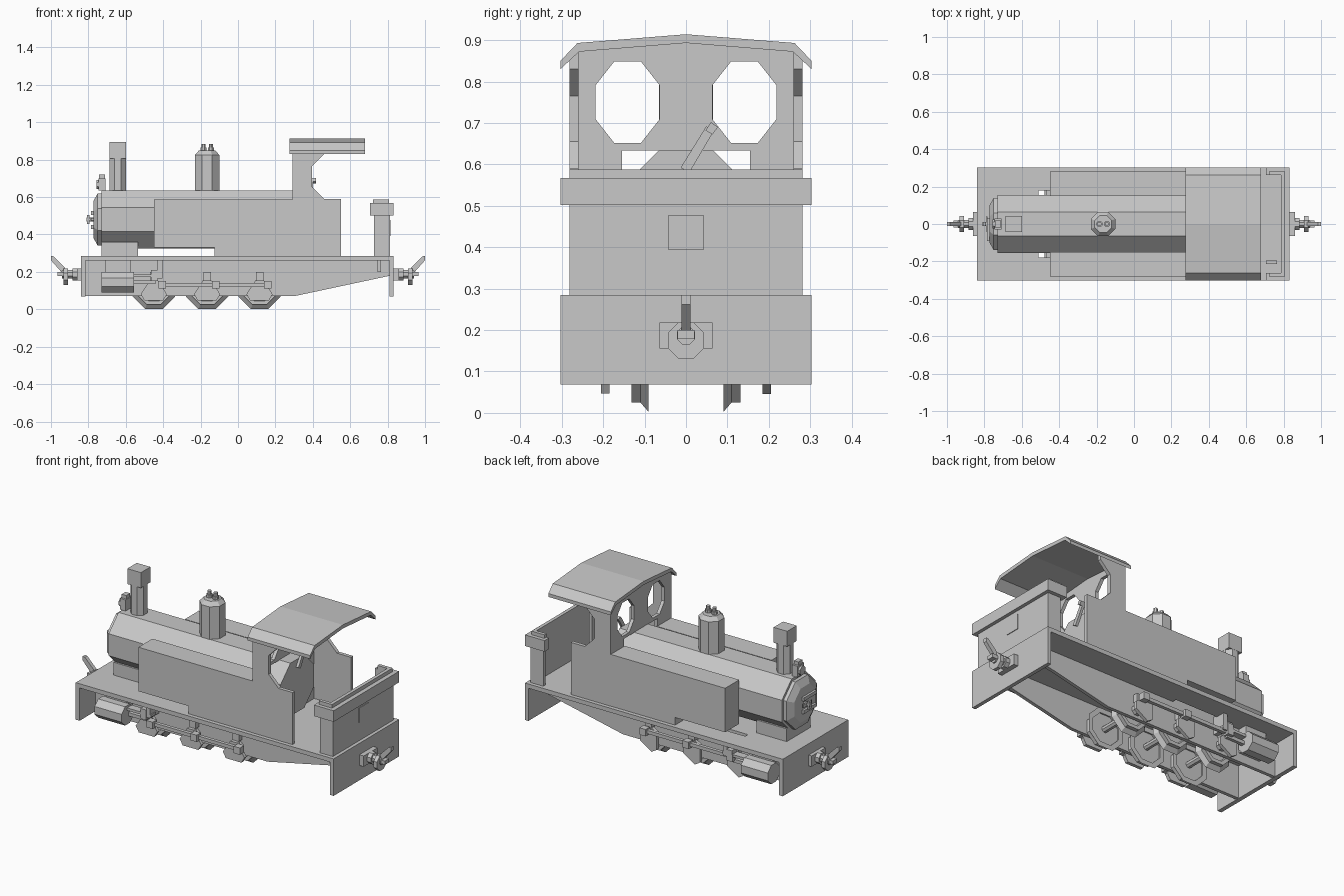
import bpy, bmesh, math

if "Cube" in bpy.data.objects:
    bpy.data.objects.remove(bpy.data.objects["Cube"])

grey = bpy.data.materials.new("plain grey")
grey.diffuse_color = (0.58, 0.58, 0.58, 1)
grey.use_nodes = True
grey.node_tree.nodes["Principled BSDF"].inputs["Base Color"].default_value = grey.diffuse_color


def solid(name, axis, rings):
    """Bridge 2D rings [(position, points), ...] along an axis and cap both ends."""
    place = {'x': lambda p, u, v: (p, u, v),
             'y': lambda p, u, v: (u, p, v),
             'z': lambda p, u, v: (u, v, p)}[axis]
    bm = bmesh.new()
    loops = [[bm.verts.new(place(p, u, v)) for u, v in pts] for p, pts in rings]
    for a, b in zip(loops, loops[1:]):
        for i in range(len(a)):
            j = (i + 1) % len(a)
            bm.faces.new((a[i], a[j], b[j], b[i]))
    bm.faces.new(loops[0])
    bm.faces.new(loops[-1])
    bmesh.ops.recalc_face_normals(bm, faces=bm.faces)
    me = bpy.data.meshes.new(name)
    bm.to_mesh(me)
    bm.free()
    me.materials.append(grey)
    ob = bpy.data.objects.new(name, me)
    bpy.context.collection.objects.link(ob)
    return ob


def prism(name, axis, a, b, pts):
    return solid(name, axis, [(a, pts), (b, pts)])


def box(name, x0, x1, y0, y1, z0, z1):
    return prism(name, 'z', z0, z1, [(x0, y0), (x1, y0), (x1, y1), (x0, y1)])


def octagon(u, v, r):
    """Octagon with flat sides at distance r from its centre."""
    R = r / math.cos(math.pi / 8)
    return [(u + R * math.cos((i + .5) * math.pi / 4),
             v + R * math.sin((i + .5) * math.pi / 4)) for i in range(8)]


def cut(ob, cutter):
    cutter.hide_render = True
    m = ob.modifiers.new("cut", 'BOOLEAN')
    m.operation, m.solver, m.object = 'DIFFERENCE', 'EXACT', cutter
    bpy.context.view_layer.objects.active = ob
    bpy.ops.object.modifier_apply(modifier=m.name)
    bpy.data.objects.remove(cutter)


# Footplate with slots beside the frames, and end beams
plate = box("footplate", -.83, .82, -.303, .303, .26, .285)
for s in (-1, 1):
    y = sorted((s * .155, s * .18))
    cut(plate, box("slot_cutter", -.51, -.13, *y, .2, .32))
box("front_beam", -.84, -.815, -.303, .303, .068, .285)
box("rear_beam", .81, .832, -.303, .303, .068, .285)

# Boiler, saddle and smokebox door
prism("boiler", 'x', -.73, .385, octagon(0, .48, .155))
box("smokebox_saddle", -.73, -.535, -.11, .11, .28, .36)
solid("smokebox_door", 'x', [(-.725, octagon(0, .48, .14)), (-.75, octagon(0, .48, .14)),
                             (-.772, octagon(0, .48, .1))])
prism("door_spindle", 'x', -.81, -.77, octagon(0, .48, .011))
box("door_handle", -.806, -.795, -.012, .012, .455, .505)
box("door_handle_bar", -.79, -.782, -.04, .04, .47, .49)
for z in (.44, .515):
    box("door_hinge_strap", -.785, -.765, -.09, .03, z - .01, z + .01)

# Chimney, lamp and steam dome
prism("chimney", 'z', .62, .82, octagon(-.643, 0, .043))
box("chimney_cap", -.687, -.599, -.044, .044, .805, .895)
box("lamp_body", -.745, -.708, -.03, .03, .635, .7)
box("lamp_top", -.742, -.712, -.018, .018, .7, .72)
prism("lamp_lens", 'x', -.757, -.745, octagon(0, .667, .025))
solid("steam_dome", 'z', [(.62, octagon(-.165, 0, .065)), (.825, octagon(-.165, 0, .065)),
                          (.848, octagon(-.165, 0, .045))])
for x in (-.185, -.145):
    prism("safety_valve", 'z', .84, .865, octagon(x, 0, .016))
    prism("safety_valve_top", 'z', .86, .885, octagon(x, 0, .011))

# Cab roof
prism("cab_roof", 'x', .275, .68,
      [(-.303, .85), (-.262, .893), (0, .914), (.262, .893), (.303, .85),
       (.303, .83), (.258, .872), (0, .893), (-.258, .872), (-.303, .83)])

# Cab front wall with two windows and a notch over the boiler
wall = prism("cab_front_wall", 'x', .292, .312,
             [(-.265, .285), (-.155, .285), (-.155, .633), (.155, .633), (.155, .285),
              (.265, .285), (.265, .875), (0, .895), (-.265, .875)])
for y in (-.141, .141):
    window = octagon(0, 0, .0775)
    cut(wall, prism("window_cutter", 'x', .2, .4,
                    [(y + u, .75 + v * 1.27) for u, v in window]))

# Regulator lever inside the cab
prism("regulator_lever", 'x', .385, .4,
      [(-.013, .592), (.008, .58), (.067, .68), (.049, .692)])
prism("regulator_grip", 'x', .385, .418,
      [(.047, .682), (.064, .672), (.077, .69), (.06, .702)])

# Parts on both sides: tanks, cab sides, frames, running gear
for s in (-1, 1):
    side = "left" if s < 0 else "right"

    def span(a, b):
        return sorted((s * a, s * b))

    prism(side + "_water_tank", 'y', *span(.15, .28),
          [(-.45, .33), (-.125, .33), (-.125, .28), (.3, .28), (.3, .588), (-.45, .588)])
    prism(side + "_cab_side", 'y', *span(.26, .281),
          [(.292, .28), (.55, .28), (.55, .59), (.46, .59), (.395, .655),
           (.395, .765), (.46, .83), (.46, .872), (.292, .872)])
    prism(side + "_frame", 'y', *span(.135, .155),
          [(-.82, .07), (.3, .07), (.815, .18), (.815, .27), (-.82, .27)])

    # Cylinder with piston rod, slide bar and crosshead
    prism(side + "_cylinder", 'x', -.73, -.555, octagon(s * .23, .145, .055))
    box(side + "_cylinder_mount", -.71, -.575, *span(.15, .21), .12, .265)
    box(side + "_piston_rod", -.56, -.44, *span(.2, .222), .135, .155)
    box(side + "_slide_bar", -.56, -.4, *span(.19, .235), .172, .187)
    box(side + "_crosshead", -.465, -.43, *span(.19, .24), .15, .21)
    box(side + "_bar_hanger", -.43, -.405, *span(.15, .235), .165, .27)

    # Wheels with flange and hub, cranks set a quarter turn apart per side
    px, pz = (.045, .13) if s < 0 else (0, .165)
    for x in (-.45, -.165, .115):
        o = lambda r: octagon(x, .115, r)
        solid(side + "_wheel", 'y', [(s * .098, o(.085)), (s * .09, o(.085)), (s * .09, o(.113)),
                                     (s * .11, o(.09)), (s * .132, o(.09)),
                                     (s * .132, o(.07)), (s * .115, o(.065))])
        prism(side + "_hub", 'y', *span(.13, .2), octagon(x, .115, .028))
        weight = [(-.022, .155), (.022, .155), (.07, .08), (.05, .047), (-.05, .047), (-.07, .08)]
        if s > 0:   # quarter turn
            weight = [(v - .115, .115 + u) for u, v in weight]
        prism(side + "_crank", 'y', *span(.185, .205), [(x + u, v) for u, v in weight])
        box(side + "_crank_boss", x + px - .02, x + px + .02, *span(.2, .24), pz - .02, pz + .02)
        box(side + "_axle_spring_block", x - .02, x + .02, *span(.15, .185), .155, .2)
    box(side + "_coupling_rod", -.45 + px, .115 + px, *span(.205, .225), pz - .01, pz + .01)

for x in (-.45, -.165, .115):
    prism("axle", 'y', -.14, .14, octagon(x, .115, .018))


# Rear bunker: U-shaped panel, overhanging rail and upper rim
def u_shape(name, x0, x1, y, t, z0, z1):
    prism(name, 'z', z0, z1, [(x0, -y), (x1, -y), (x1, y), (x0, y),
                              (x0, y - t), (x1 - t, y - t), (x1 - t, t - y), (x0, t - y)])


u_shape("bunker_panel", .728, .812, .281, .02, .28, .51)
u_shape("bunker_rail", .705, .832, .303, .042, .502, .567)
u_shape("bunker_rim", .722, .806, .281, .02, .56, .588)
box("bunker_plate", .81, .816, -.042, .042, .393, .478)
box("brake_handle", .705, .765, -.215, -.195, .52, .54)
box("brake_column", .745, .765, -.215, -.195, .2, .53)

# Couplers at both ends
for s, end in ((-1, "front"), (1, "rear")):
    def reach(a, b):
        return sorted((s * a, s * b))

    box(end + "_coupler_plate", *reach(.825, .86), -.064, .064, .155, .218)
    prism(end + "_coupler_shank", 'x', *reach(.855, .94), octagon(0, .187, .022))
    prism(end + "_coupler_collar", 'x', *reach(.86, .885), octagon(0, .187, .032))
    prism(end + "_coupler_head", 'x', *reach(.91, .932), octagon(0, .175, .044))
    box(end + "_coupler_pin", *reach(.93, .966), -.02, .02, .178, .2)
    prism(end + "_coupler_lever", 'y', -.011, .011,
          [(s * .925, .2), (s * .945, .2), (s * 1.0, .262), (s * 1.0, .285), (s * .985, .283),
           (s * .925, .222)])
